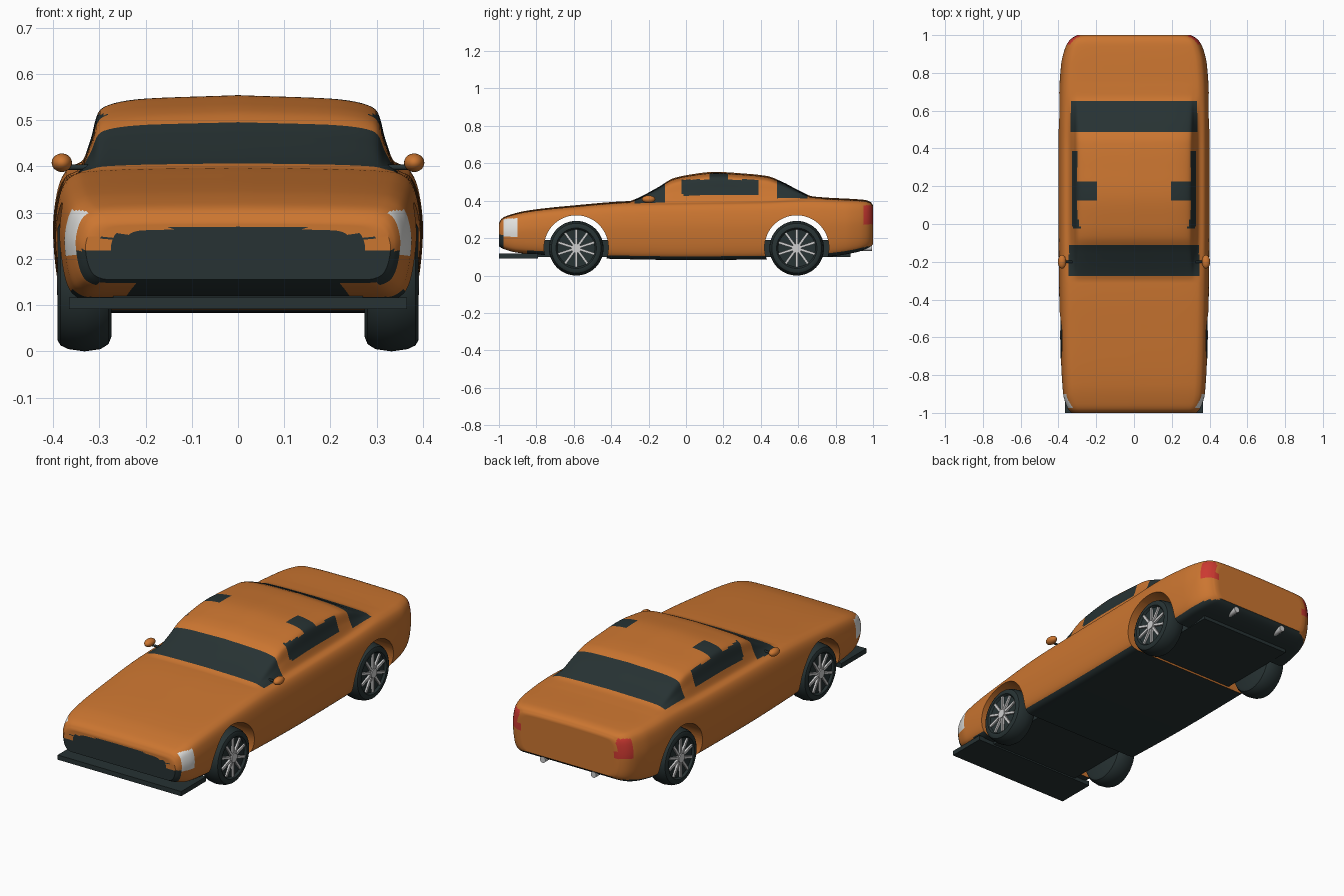
import bpy, bmesh, math
from mathutils import Matrix, Vector

cube = bpy.data.objects.get("Cube")
if cube:
    bpy.data.objects.remove(cube, do_unlink=True)


def material(name, rgb):
    m = bpy.data.materials.new(name)
    m.diffuse_color = (*rgb, 1)
    m.use_nodes = True
    m.node_tree.nodes["Principled BSDF"].inputs["Base Color"].default_value = (*rgb, 1)
    return m


ORANGE = material("orange_paint", (0.6, 0.18, 0.03))
DARK = material("dark_trim", (0.02, 0.032, 0.033))
WHITE = material("headlight_white", (0.76, 0.76, 0.74))
RED = material("tail_red", (0.6, 0.04, 0.03))
SILVER = material("silver_metal", (0.62, 0.62, 0.62))


def finish(name, bm, *mats):
    bmesh.ops.recalc_face_normals(bm, faces=bm.faces)
    mesh = bpy.data.meshes.new(name)
    bm.to_mesh(mesh)
    bm.free()
    obj = bpy.data.objects.new(name, mesh)
    bpy.context.collection.objects.link(obj)
    for m in mats:
        mesh.materials.append(m)
    shade(obj)
    return obj


def shade(obj):
    bpy.ops.object.select_all(action='DESELECT')
    obj.select_set(True)
    bpy.context.view_layer.objects.active = obj
    bpy.ops.object.shade_smooth_by_angle(angle=math.radians(35))


def add_box(bm, lo, hi, spin=None):
    lo, hi = Vector(lo), Vector(hi)
    m = Matrix.Translation((lo + hi) / 2) @ Matrix.Diagonal((*(hi - lo), 1))
    bmesh.ops.create_cube(bm, size=1, matrix=spin @ m if spin else m)


def box(name, lo, hi, mat):
    bm = bmesh.new()
    add_box(bm, lo, hi)
    return finish(name, bm, mat)


def add_cylinder(bm, centre, radius, depth, axis, segments=32):
    turn = Matrix.Rotation(math.pi / 2, 4, axis)
    bmesh.ops.create_cone(bm, cap_ends=True, segments=segments, radius1=radius, radius2=radius,
                          depth=depth, matrix=Matrix.Translation(centre) @ turn)


def smooth(keys, t):
    """Monotone cubic through (position, value) keys."""
    slope = [(b[1] - a[1]) / (b[0] - a[0]) for a, b in zip(keys, keys[1:])]
    tan = [slope[0]]
    for p, q in zip(slope, slope[1:]):
        tan.append(2 * p * q / (p + q) if p * q > 0 else 0)
    tan.append(slope[-1])
    i = 0
    while i < len(keys) - 2 and t > keys[i + 1][0]:
        i += 1
    (a, va), (b, vb) = keys[i], keys[i + 1]
    w, u = b - a, (t - a) / (b - a)
    return (va * (1 + 2 * u) * (1 - u) ** 2 + vb * u * u * (3 - 2 * u)
            + w * u * (1 - u) * (tan[i] * (1 - u) - tan[i + 1] * u))


# Long profiles of the body, keyed by y
HALF_WIDTH = [(-1, .33), (-.985, .345), (-.96, .358), (-.9, .375), (-.7, .387), (-.3, .397),
              (.1, .4), (.5, .4), (.7, .396), (.85, .385), (.93, .365), (.98, .335), (1, .3)]
BOTTOM = [(-1, .155), (-.97, .14), (-.9, .122), (-.73, .108), (-.42, .09), (0, .083),
          (.42, .086), (.75, .1), (.9, .122), (.98, .15), (1, .168)]
DECK = [(-1, .28), (-.985, .305), (-.95, .322), (-.85, .347), (-.6, .375), (-.3, .398),
        (0, .404), (.4, .41), (.65, .42), (.8, .414), (.95, .405), (.985, .395), (1, .375)]
CABIN = [(-.3, 0), (-.27, .01), (-.15, .07), (-.07, .116), (0, .132), (.15, .148),
         (.3, .138), (.43, .122), (.52, .083), (.61, .032), (.68, .003), (.75, 0)]


def section(y):
    w, zb, d = (smooth(k, y) for k in (HALF_WIDTH, BOTTOM, DECK))
    t = smooth(CABIN, y) if CABIN[0][0] < y < CABIN[-1][0] else 0
    h = d - zb
    pts = [(0, zb), (.82, zb), (.93, zb + .06 * h), (.98, zb + .25 * h), (1, zb + .55 * h),
           (.975, zb + .8 * h), (.93, zb + .915 * h), (.86, zb + .965 * h),
           (.8, zb + .975 * h + .38 * t), (.745, zb + .98 * h + .83 * t),
           (.55, zb + .99 * h + .96 * t), (0, d + t)]
    xs, zs = ([(i, p[k]) for i, p in enumerate(pts)] for k in (0, 1))
    n = (len(pts) - 1) * 6
    half = [(w * smooth(xs, i / 6), smooth(zs, i / 6)) for i in range(n + 1)]
    return half + [(-x, z) for x, z in half[-2:0:-1]]


def paint(c, n):
    """Colour slot of a body face from its centre and normal."""
    x, y, z = abs(c.x), c.y, c.z
    if y < -.9 and .212 < z < .305 and x > .325 and y > -.972:
        return 2
    if y > .95 and .27 < z < .375 and x > .285:
        return 3
    # Grille and lower intake
    if y < -.972 and z > .147:
        if (x < .285 and z < .272 - .3 * x * x) or (x < .348 and z < .22):
            return 1
    # Floor and sills, with painted front corners
    if y < -.85 and x > .23 and z > .118 and n.z < 0:
        return 0
    if z < .104 or (n.z < -.6 and z < .2):
        return 1
    # Windscreen, rear window, side windows and roof panels
    if -.27 < y < -.115 and x < .345 and z > .38 and n.z > .1:
        return 1
    if .49 < y < .65 and x < .335 and z > .4:
        return 1
    if -.03 < y < .39 and .43 < z < .513 and x > .28:
        return 1
    if .12 < y < .22 and x > .2 and z > .5:
        return 1
    return 0


# Body shell
steps = 160
ys = [-1, -.996, -.992] + [-1 + 2 * i / steps for i in range(1, steps)] + [.992, .996, 1]
caps = [i / 12 for i in range(1, 12)]
stations = [(-1, s) for s in caps] + [(y, 1) for y in ys] + [(1, s) for s in reversed(caps)]
bm = bmesh.new()
rings = []
for y, s in stations:
    ring = section(y)
    mid = (smooth(BOTTOM, y) + smooth(DECK, y)) / 2
    rings.append([bm.verts.new((x * s, y, mid + (z - mid) * s)) for x, z in ring])
for a, b in zip(rings, rings[1:]):
    for i in range(len(a)):
        j = (i + 1) % len(a)
        bm.faces.new((a[i], a[j], b[j], b[i]))
bm.faces.new(rings[0])
bm.faces.new(rings[-1])
bmesh.ops.recalc_face_normals(bm, faces=bm.faces)
for f in bm.faces:
    f.normal_update()
    f.material_index = paint(f.calc_center_median(), f.normal)
body = finish("body", bm, ORANGE, DARK, WHITE, RED)

# Wheel arches cut right through the body
AXLES = {"front": -.587, "rear": .592}
bm = bmesh.new()
for y in AXLES.values():
    add_cylinder(bm, (0, y, .15), .172, 1, 'Y', 64)
cutter = finish("arch_cutter", bm, ORANGE)
cutter.hide_render = True
cut = body.modifiers.new("arches", 'BOOLEAN')
cut.operation, cut.solver, cut.object = 'DIFFERENCE', 'EXACT', cutter
bpy.context.view_layer.objects.active = body
bpy.ops.object.modifier_apply(modifier=cut.name)
bpy.data.objects.remove(cutter, do_unlink=True)
shade(body)

# Underbody and front splitter
box("chassis", (-.27, -.88, .1), (.27, .88, .19), DARK)
box("front_splitter", (-.365, -1, .092), (.365, -.79, .117), DARK)

# Wheels
TYRE = [(-.058, 0), (-.058, .115), (-.052, .13), (-.035, .141), (0, .146), (.035, .141),
        (.052, .133), (.058, .122), (.057, .108), (.046, .1), (.04, 0)]


def wheel(name, side, y):
    hub = Matrix.Translation((side * .332, y, .146))
    bm = bmesh.new()
    line = [bm.verts.new((side * x, 0, r)) for x, r in TYRE]
    edges = [bm.edges.new(e) for e in zip(line, line[1:])]
    bmesh.ops.spin(bm, geom=line + edges, cent=(0, 0, 0), axis=(1, 0, 0),
                   angle=math.tau, steps=48, use_duplicate=False)
    bmesh.ops.remove_doubles(bm, verts=bm.verts, dist=.0001)
    bm.transform(hub)
    finish(name + "_tyre", bm, DARK)
    bm = bmesh.new()
    for i in range(10):
        turn = Matrix.Rotation(math.tau * i / 10, 4, 'X')
        add_box(bm, (side * .046 - .008, -.0065, .015), (side * .046 + .008, .0065, .101), turn)
    add_cylinder(bm, (side * .047, 0, 0), .024, .024, 'Y')
    bm.transform(hub)
    finish(name + "_spokes", bm, SILVER)


for side, label in ((1, "left"), (-1, "right")):
    for end, y in AXLES.items():
        wheel(f"{end}_{label}_wheel", side, y)
    # Door mirror on its arm
    bm = bmesh.new()
    bmesh.ops.create_uvsphere(bm, u_segments=24, v_segments=16, radius=1,
                              matrix=Matrix.Translation((side * .381, -.2, .408))
                              @ Matrix.Diagonal((.022, .036, .02, 1)))
    finish(f"{label}_mirror", bm, ORANGE)
    bm = bmesh.new()
    add_cylinder(bm, (side * .345, -.2, .398), .006, .06, 'Y', 12)
    finish(f"{label}_mirror_arm", bm, DARK)
    # Exhaust tip
    bm = bmesh.new()
    add_cylinder(bm, (side * .15, .95, .147), .016, .09, 'X', 24)
    finish(f"{label}_exhaust", bm, SILVER)
